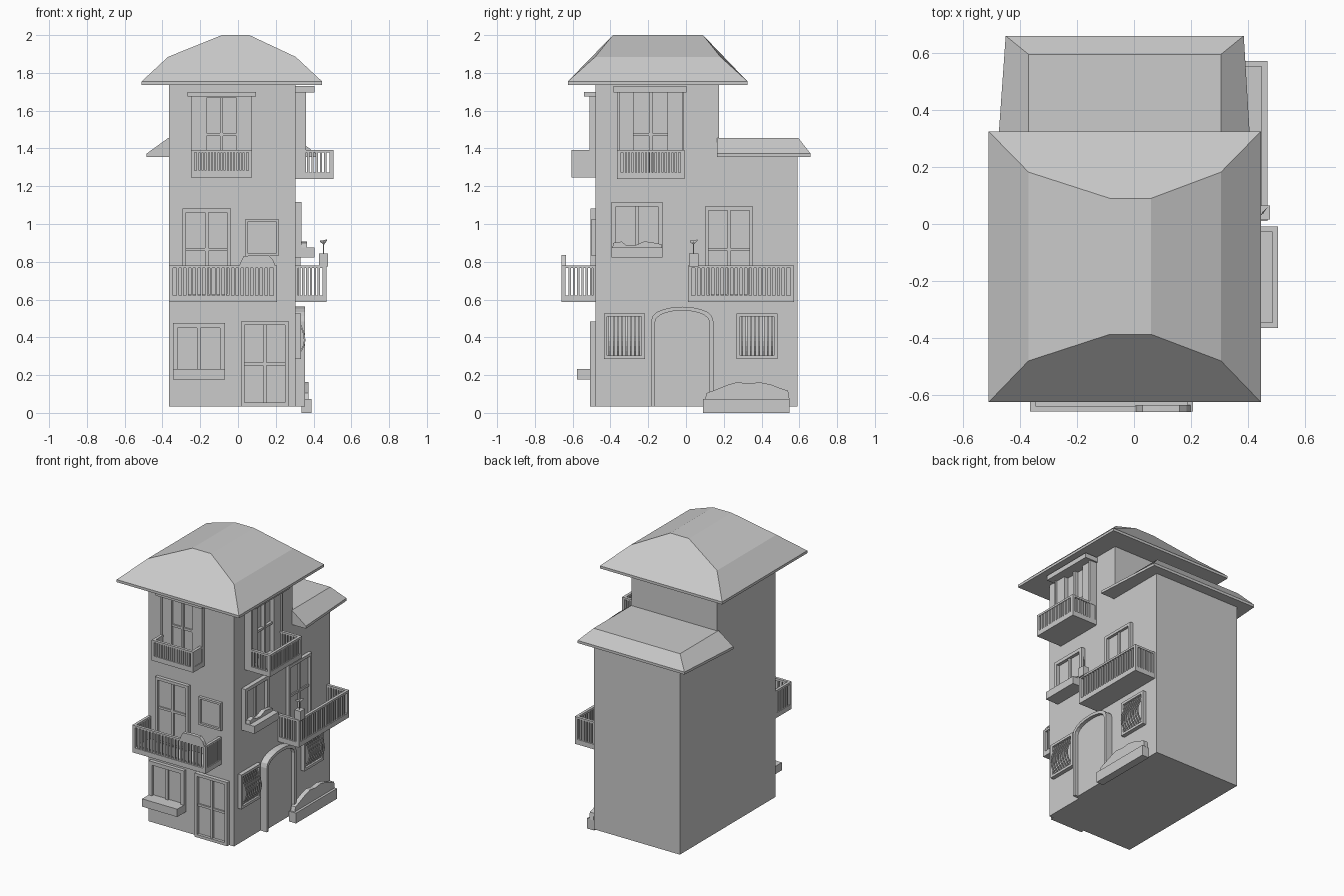
import bpy, bmesh, math

if "Cube" in bpy.data.objects:
    bpy.data.objects.remove(bpy.data.objects["Cube"])

# wall frames: u runs along the wall, d is the distance out of it
WALLS = {
    "front": lambda u, d, z: (u, -0.48 - d, z),
    "right": lambda u, d, z: (0.305 + d, u, z),
}


class Part:
    def __init__(self, name, wall="front"):
        self.name, self.at, self.bm = name, WALLS[wall], bmesh.new()

    def prism(self, pts, vec):
        a = [self.bm.verts.new(self.at(*p)) for p in pts]
        b = [self.bm.verts.new(self.at(*[i + j for i, j in zip(p, vec)])) for p in pts]
        self.bm.faces.new(a)
        self.bm.faces.new(b[::-1])
        for i in range(len(a)):
            j = (i + 1) % len(a)
            self.bm.faces.new((a[i], b[i], b[j], a[j]))

    def box(self, u0, u1, d0, d1, z0, z1):
        self.prism([(u0, d0, z0), (u1, d0, z0), (u1, d1, z0), (u0, d1, z0)], (0, 0, z1 - z0))

    def done(self):
        bmesh.ops.recalc_face_normals(self.bm, faces=self.bm.faces[:])
        me = bpy.data.meshes.new(self.name)
        self.bm.to_mesh(me)
        self.bm.free()
        ob = bpy.data.objects.new(self.name, me)
        bpy.context.collection.objects.link(ob)


def roof(name, front, back, drop):
    """Loft between two matching end outlines, closed by a thin flat eave."""
    p = Part(name)
    bm = p.bm
    f = [bm.verts.new(v) for v in front]
    b = [bm.verts.new(v) for v in back]
    low = [bm.verts.new((v.co.x, v.co.y, v.co.z - drop)) for v in (f[0], f[-1], b[-1], b[0])]
    top = [f[0], f[-1], b[-1], b[0]]
    for i in range(len(f) - 1):
        bm.faces.new((f[i], f[i + 1], b[i + 1], b[i]))
    bm.faces.new(f)
    bm.faces.new(b)
    for i in range(4):
        j = (i + 1) % 4
        bm.faces.new((top[i], top[j], low[j], low[i]))
    bm.faces.new(low)
    p.done()


def window(name, wall, u0, u1, z0, z1, d, t=0.02, cols=2, cross=(), curtain=0):
    p = Part(name, wall)
    p.box(u0, u0 + t, 0, d, z0, z1)
    p.box(u1 - t, u1, 0, d, z0, z1)
    p.box(u0 + t, u1 - t, 0, d, z1 - t, z1)
    p.box(u0 + t, u1 - t, 0, d, z0, z0 + t)
    p.box(u0 + t, u1 - t, 0, d * 0.25, z0 + t, z1 - t)
    for i in range(1, cols):
        c = u0 + (u1 - u0) * i / cols
        p.box(c - 0.009, c + 0.009, 0, d * 0.7, z0 + t, z1 - t)
    for z in cross:
        p.box(u0 + t, u1 - t, 0, d * 0.6, z - 0.008, z + 0.008)
    if curtain:
        p.box(u0 + t, u0 + t + curtain, 0, d * 0.8, z0 + t, z1 - t)
        p.box(u1 - t - curtain, u1 - t, 0, d * 0.8, z0 + t, z1 - t)
    p.done()


def balcony(name, wall, u0, u1, d0, d1, z0, z1, n, m, slab=0.035, solid=False):
    p = Part(name, wall)
    t, w = 0.02, 0.006
    zs, zr = z0 + slab, z1 - 0.014
    p.box(u0, u1, d0, d1, z0, zs)
    # top rail and corner posts
    p.box(u0, u1, d1 - t, d1, zr, z1)
    for a in (u0, u1 - t):
        p.box(a, a + t, d0, d1 - t, zr, z1)
        p.box(a, a + t, d1 - t, d1, zs, zr)
        p.box(a, a + t, d0, d0 + 0.012, zs, zr)
        # side infill
        if solid:
            p.box(a + 0.004, a + t - 0.004, d0, d1 - t, zs, zr)
        else:
            for i in range(1, m + 1):
                c = d0 + (d1 - t - d0) * i / (m + 1)
                p.box(a + 0.004, a + 0.016, c - w, c + w, zs, zr)
    # front balusters
    for i in range(1, n + 1):
        c = u0 + t + (u1 - u0 - 2 * t) * i / (n + 1)
        p.box(c - w, c + w, d1 - 0.016, d1 - 0.004, zs, zr)
    p.done()


def bush(name, wall, pts, d0, d1):
    p = Part(name, wall)
    p.prism([(u, d0, z) for u, z in pts], (0, d1 - d0, 0))
    p.done()


# walls: stepped side outline extruded across x
body = Part("house_walls")
step = [(-0.48, 0.033), (0.59, 0.033), (0.59, 1.365), (0.175, 1.365), (0.175, 1.745), (-0.48, 1.745)]
body.prism([(-0.365, -0.48 - y, z) for y, z in step], (0.67, 0, 0))
body.done()

# roofs
xs, zs = [-0.51, -0.37, -0.085, 0.06, 0.305, 0.445], [1.755, 1.885, 2, 2, 1.885, 1.755]
fy, by = [-0.625, -0.48, -0.387], [0.325, 0.182, 0.09]
roof("main_roof", list(zip(xs, fy + fy[::-1], zs)), list(zip(xs, by + by[::-1], zs)), 0.018)
roof("back_roof",
     [(-0.485, 0.165, 1.372), (-0.37, 0.165, 1.455), (0.305, 0.165, 1.455), (0.415, 0.165, 1.372)],
     [(-0.45, 0.66, 1.372), (-0.37, 0.595, 1.455), (0.305, 0.595, 1.455), (0.385, 0.66, 1.372)], 0.018)

# front wall openings
window("front_door", "front", 0.015, 0.27, 0.035, 0.485, 0.027, cross=(0.26,))
window("front_lower_window", "front", -0.345, -0.07, 0.18, 0.475, 0.025, 0.026)
window("front_balcony_door", "front", -0.295, -0.037, 0.61, 1.082, 0.025, cross=(0.865,))
window("front_square_window", "front", 0.04, 0.215, 0.83, 1.027, 0.02, 0.014, cols=1)
window("front_upper_window", "front", -0.25, 0.075, 1.25, 1.68, 0.03, 0.012, cross=(1.475,), curtain=0.07)

# right wall openings
window("right_balcony_door", "right", 0.1, 0.355, 0.61, 1.092, 0.025, cross=(0.865,))
window("right_planter_window", "right", -0.395, -0.125, 0.825, 1.117, 0.03, 0.024)
window("right_upper_window", "right", -0.365, -0.01, 1.24, 1.72, 0.055, 0.012, cross=(1.475,), curtain=0.075)

# window ledges and heads
for name, wall, dims in (
        ("front_window_ledge", "front", (-0.345, -0.07, 0, 0.098, 0.178, 0.233)),
        ("right_window_planter", "right", (-0.395, -0.125, 0, 0.1, 0.822, 0.875)),
        ("front_window_head", "front", (-0.267, 0.095, 0, 0.06, 1.675, 1.699)),
        ("right_window_head", "right", (-0.385, 0.002, 0, 0.1, 1.697, 1.73)),
        ("ground_planter", "right", (0.09, 0.547, 0.03, 0.085, 0, 0.073))):
    p = Part(name, wall)
    p.box(*dims)
    p.done()

# balconies
balcony("front_middle_balcony", "front", -0.365, 0.207, 0, 0.178, 0.587, 0.78, 20, 6)
balcony("right_middle_balcony", "right", 0.01, 0.572, 0, 0.163, 0.587, 0.78, 20, 6)
balcony("front_upper_balcony", "front", -0.25, 0.075, 0.0, 0.127, 1.247, 1.392, 16, 0, solid=True)
balcony("right_upper_balcony", "right", -0.365, -0.008, 0.0, 0.2, 1.238, 1.392, 17, 7)

# bellied window grilles
for k, u0 in enumerate((-0.435, 0.267)):
    u1, z0, z1 = u0 + 0.217, 0.285, 0.527
    window(f"right_grille_window_{k}", "right", u0, u1, z0, z1, 0.028, 0.018, cols=1)
    g = Part(f"window_grille_{k}", "right")
    arc = [(i / 8, math.sin(math.pi * (1 - i / 8) ** 1.3)) for i in range(9)]
    outer = [(0.015 + 0.037 * s, 0.303 + 0.206 * f) for f, s in arc]
    for i in range(8):
        u = u0 + 0.026 + i * 0.0225
        pts = [(u, d, z) for d, z in outer] + [(u, d - 0.008, z) for d, z in outer[::-1]]
        g.prism(pts, (0.009, 0, 0))
    g.done()

# arched door: surround built as a swept ring of blocks, with a recessed leaf
def arch(a, spring, rise, base=0.033, n=10):
    c = -0.02
    top = [(c + a * math.cos(math.pi * i / n), spring + rise * math.sin(math.pi * i / n) ** 0.85)
           for i in range(n + 1)]
    return [(c + a, base)] + top + [(c - a, base)]


surround = Part("arched_door_surround", "right")
out, inn = arch(0.165, 0.485, 0.077), arch(0.145, 0.475, 0.067)
ring = [(u, 0, z) for u, z in out] + [(u, 0, z) for u, z in inn[::-1]]
surround.prism(ring, (0, 0.05, 0))
surround.done()
bush("arched_door_leaf", "right", inn, 0, 0.025)

# greenery
bush("ground_bush", "right", [(0.1, 0.07), (0.11, 0.105), (0.17, 0.128), (0.22, 0.148), (0.27, 0.163),
     (0.33, 0.155), (0.39, 0.162), (0.45, 0.15), (0.5, 0.13), (0.54, 0.118), (0.548, 0.07)], 0.035, 0.068)
bush("window_bush", "right", [(-0.39, 0.87), (-0.385, 0.9), (-0.34, 0.907), (-0.32, 0.89), (-0.27, 0.887),
     (-0.22, 0.908), (-0.18, 0.903), (-0.13, 0.893), (-0.13, 0.87)], 0.03, 0.06)
bush("balcony_bush", "front", [(0.005, 0.775), (0.015, 0.8), (0.03, 0.83), (0.09, 0.835), (0.16, 0.835),
     (0.185, 0.81), (0.2, 0.775)], 0.155, 0.18)

# potted plant on the side rail
pot = Part("flower_pot", "right")
pot.box(0.015, 0.065, 0.125, 0.172, 0.775, 0.843)
pot.done()
plant = Part("pot_plant", "right")
plant.box(0.037, 0.043, 0.145, 0.151, 0.84, 0.905)
plant.prism([(0.02, 0.13, 0.905), (0.04, 0.15, 0.89), (0.06, 0.165, 0.91), (0.04, 0.145, 0.905)], (0, 0, 0.008))
plant.done()
